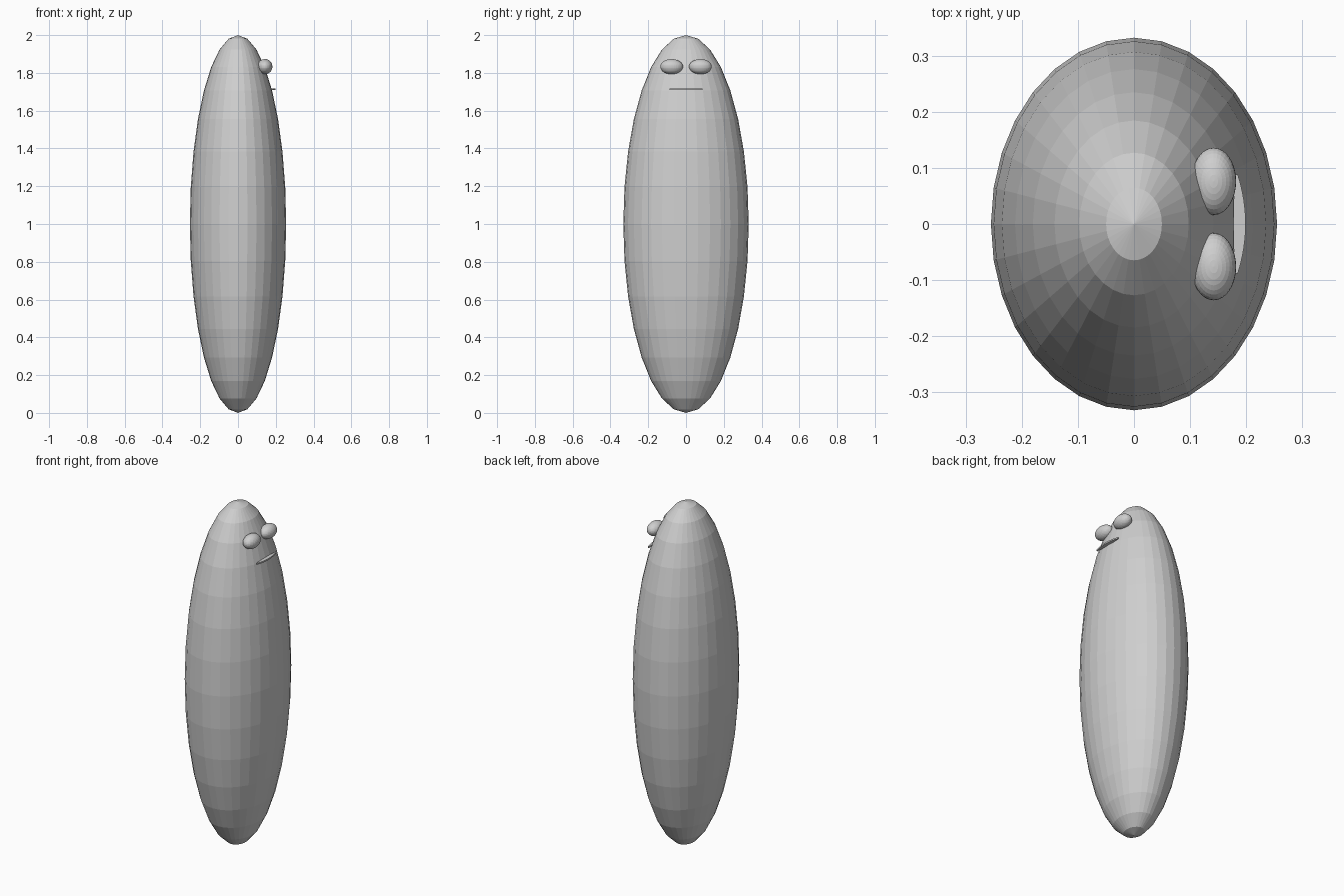
import bpy, bmesh

if "Cube" in bpy.data.objects:
    bpy.data.objects.remove(bpy.data.objects["Cube"])

grey = bpy.data.materials.new("plain grey")
grey.diffuse_color = (0.62, 0.62, 0.62, 1)
grey.use_nodes = True
grey.node_tree.nodes["Principled BSDF"].inputs["Base Color"].default_value = grey.diffuse_color


def finish(name, bm):
    mesh = bpy.data.meshes.new(name)
    bmesh.ops.recalc_face_normals(bm, faces=bm.faces)
    bm.to_mesh(mesh)
    bm.free()
    mesh.materials.append(grey)
    obj = bpy.data.objects.new(name, mesh)
    bpy.context.collection.objects.link(obj)
    return obj


def ellipsoid(name, centre, radii):
    bm = bmesh.new()
    bmesh.ops.create_uvsphere(bm, u_segments=32, v_segments=16, radius=1)
    bmesh.ops.scale(bm, vec=radii, verts=bm.verts)
    bmesh.ops.translate(bm, vec=centre, verts=bm.verts)
    return finish(name, bm)


# Tall faceted body
ellipsoid("body", (0, 0, 1), (0.255, 0.332, 1))

# Pair of eyes on the +x side
for side, y in (("left", 0.076), ("right", -0.076)):
    ellipsoid(side + "_eye", (0.142, y, 1.833), (0.04, 0.06, 0.04))

# Thin crescent mouth, bulging outwards
N, HALF, Z, T = 16, 0.088, 1.714, 0.004
bm = bmesh.new()
rows = []
for i in range(N + 1):
    t = 2 * i / N - 1
    outer = 0.199 - 0.014 * t * t
    inner = 0.177 + 0.003 * t * t
    rows.append([bm.verts.new((x, t * HALF, Z + dz))
                 for x, dz in ((inner, -T), (outer, -T), (outer, T), (inner, T))])
for a, b in zip(rows, rows[1:]):
    for k in range(4):
        j = (k + 1) % 4
        bm.faces.new((a[k], a[j], b[j], b[k]))
bm.faces.new(rows[0])
bm.faces.new(rows[-1])
finish("mouth", bm)
